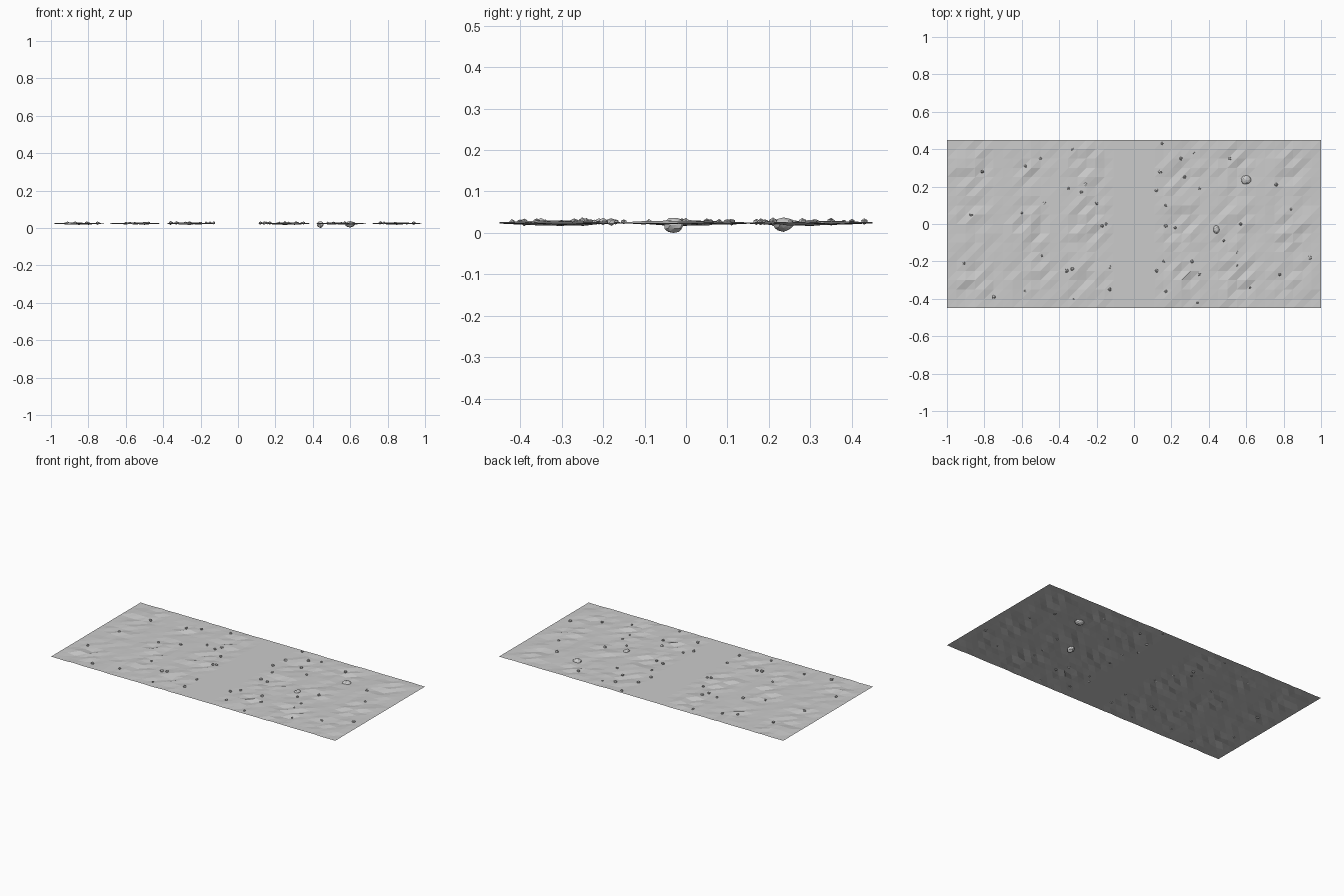
import bpy, bmesh, math, random
from mathutils import Vector

if "Cube" in bpy.data.objects:
    bpy.data.objects.remove(bpy.data.objects["Cube"])

random.seed(4)
BASE = 0.024          # level of the ground sheet
ROAD = 0.11           # half width of the flat strip
heights = {}


def make_object(name, bm):
    mesh = bpy.data.meshes.new(name)
    bm.to_mesh(mesh)
    bm.free()
    obj = bpy.data.objects.new(name, mesh)
    bpy.context.collection.objects.link(obj)
    return obj


# one patch of uneven ground, calm at its rim
def ground_patch(name, x0, x1, y0, y1, nx=6, ny=6):
    bm = bmesh.new()
    grid = []
    for i in range(nx + 1):
        row = []
        for j in range(ny + 1):
            u, v = i / nx, j / ny
            swell = math.sin(math.pi * u) * (0.25 + 0.75 * math.sin(math.pi * v))
            z = BASE + swell * random.uniform(-0.008, 0.008)
            x, y = x0 + (x1 - x0) * u, y0 + (y1 - y0) * v
            # patches share the heights along their common borders
            z = heights.setdefault((round(x, 3), round(y, 3)), z)
            row.append(bm.verts.new((x, y, z)))
        grid.append(row)
    for i in range(nx):
        for j in range(ny):
            a, b, c, d = grid[i][j], grid[i + 1][j], grid[i + 1][j + 1], grid[i][j + 1]
            bm.faces.new((a, b, c))
            bm.faces.new((a, c, d))
    return make_object(name, bm)


edges_x = [ROAD, 0.4, 0.7, 1.0]
edges_y = [-0.45, -0.15, 0.15, 0.45]
for side, label in ((1, "right"), (-1, "left")):
    for i in range(3):
        xa, xb = sorted((side * edges_x[i], side * edges_x[i + 1]))
        for j in range(3):
            ground_patch(f"ground_{label}_{i}_{j}", xa, xb, edges_y[j], edges_y[j + 1])

# flat strip down the middle
bm = bmesh.new()
bm.faces.new([bm.verts.new((x, y, BASE)) for x, y in
              ((-ROAD, -0.45), (ROAD, -0.45), (ROAD, 0.45), (-ROAD, 0.45))])
make_object("flat_strip", bm)


# rough faceted stone
def add_stone(bm, centre, size, rough=0.2, detail=1):
    made = bmesh.ops.create_icosphere(bm, subdivisions=detail, radius=1)["verts"]
    for v in made:
        k = 1 + random.uniform(-rough, rough)
        v.co = Vector(centre) + Vector(c * s * k for c, s in zip(v.co, size))


# scattered pebbles
spots = [(-.81, .28), (-.87, .05), (-.91, -.21), (-.75, -.39), (-.58, .31), (-.5, .35),
         (-.6, .06), (-.48, .11), (-.49, -.17), (-.58, -.36), (-.33, .4), (-.35, .19),
         (-.28, .17), (-.26, .21), (-.2, .11), (-.17, -.01), (-.15, 0), (-.33, -.24),
         (-.36, -.25), (-.32, -.4), (-.13, -.23), (-.13, -.35), (.15, .43), (.25, .35),
         (.32, .38), (.14, .28), (.12, .18), (.27, .25), (.35, .19), (.17, .1),
         (.17, -.01), (.22, -.02), (.16, -.2), (.12, -.25), (.31, -.2), (.35, -.27),
         (.34, -.42), (.51, .35), (.57, 0), (.48, -.09), (.55, -.15), (.55, -.22),
         (.62, -.34), (.76, .21), (.84, .08), (.94, -.18), (.78, -.27), (.17, -.36)]
bm = bmesh.new()
for x, y in spots:
    r = random.uniform(0.006, 0.011)
    add_stone(bm, (x, y, BASE + 0.003), (r, r, r * 0.85))
make_object("pebbles", bm)

# two larger half-buried stones
for name, pos, size in (("large_stone_front", (0.44, -0.03, 0.02), (0.018, 0.024, 0.018)),
                        ("large_stone_back", (0.6, 0.235, 0.02), (0.027, 0.024, 0.016))):
    bm = bmesh.new()
    add_stone(bm, pos, size, 0.1, 2)
    low = min(v.co.z for v in bm.verts)
    if name.endswith("front"):
        bmesh.ops.translate(bm, verts=bm.verts, vec=(0, 0, -low))
    make_object(name, bm)
